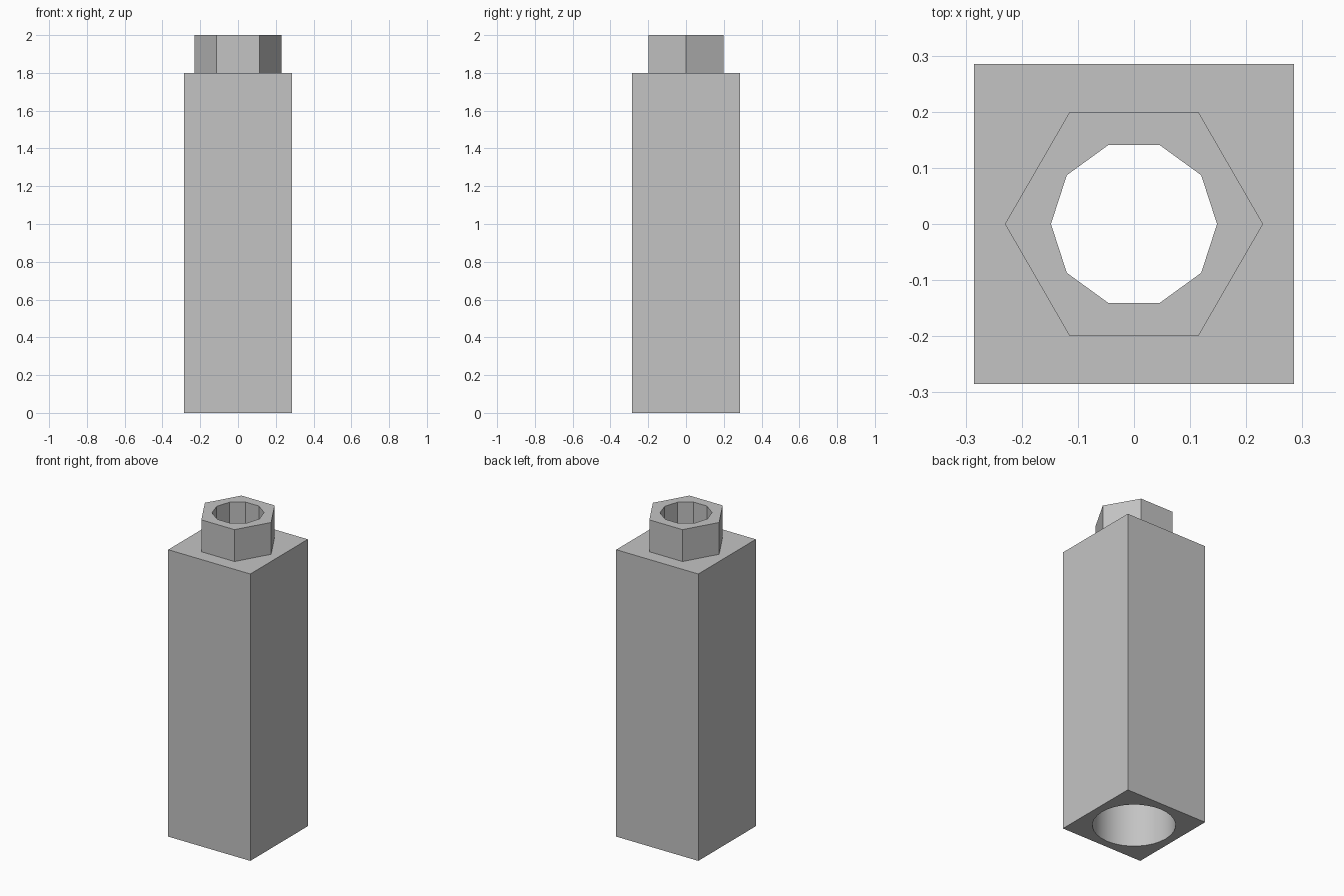
import bpy
import bmesh
from math import cos, sin, pi, sqrt

cube = bpy.data.objects.get("Cube")
if cube:
    bpy.data.objects.remove(cube, do_unlink=True)

HALF = 0.285        # half width of the block
BLOCK_TOP = 1.8
STUD_TOP = 2.0
BORE_TOP = 1.7      # ceiling of the wide socket below

grey = bpy.data.materials.new("light grey")
grey.use_nodes = True
colour = (0.55, 0.55, 0.55, 1)
grey.diffuse_color = colour
grey.node_tree.nodes["Principled BSDF"].inputs["Base Color"].default_value = colour

bm = bmesh.new()


def ring(sides, radius, z, turn=0.0):
    """Closed polygon loop at height z."""
    verts = [bm.verts.new((radius * cos(turn + 2 * pi * i / sides),
                           radius * sin(turn + 2 * pi * i / sides), z))
             for i in range(sides)]
    edges = [bm.edges.new((verts[i - 1], verts[i])) for i in range(sides)]
    return verts, edges


def wall(low, high):
    """Upright faces between two loops with equal sides."""
    a, b = low[0], high[0]
    for i in range(len(a)):
        bm.faces.new((a[i - 1], a[i], b[i], b[i - 1]))


def plate(outer, inner):
    """Flat face with a hole, between two loops at one height."""
    bmesh.ops.triangle_fill(bm, edges=outer[1] + inner[1], use_beauty=True)


# Loops: square block, hexagonal stud, ten-sided hole, round socket
block_low, block_high = [ring(4, HALF * sqrt(2), z, pi / 4) for z in (0, BLOCK_TOP)]
stud_low, stud_high = [ring(6, 0.23, z) for z in (BLOCK_TOP, STUD_TOP)]
hole_low, hole_high = [ring(10, 0.148, z) for z in (BORE_TOP, STUD_TOP)]
bore_low, bore_high = [ring(32, 0.235, z) for z in (0, BORE_TOP)]

# Walls
for low, high in ((block_low, block_high), (stud_low, stud_high),
                  (hole_low, hole_high), (bore_low, bore_high)):
    wall(low, high)
bore_faces = {f for v in bore_low[0] for f in v.link_faces}
for f in bore_faces:
    f.smooth = True

# Underside, shoulder, stud rim and socket ceiling
for outer, inner in ((block_low, bore_low), (block_high, stud_low),
                     (stud_high, hole_high), (bore_high, hole_low)):
    plate(outer, inner)

bmesh.ops.recalc_face_normals(bm, faces=bm.faces[:])
# Keep the socket rims crisp
for e in bore_low[1] + bore_high[1]:
    e.smooth = False

mesh = bpy.data.meshes.new("studded_block")
bm.to_mesh(mesh)
bm.free()
mesh.materials.append(grey)
block = bpy.data.objects.new("studded_block", mesh)
bpy.context.collection.objects.link(block)
